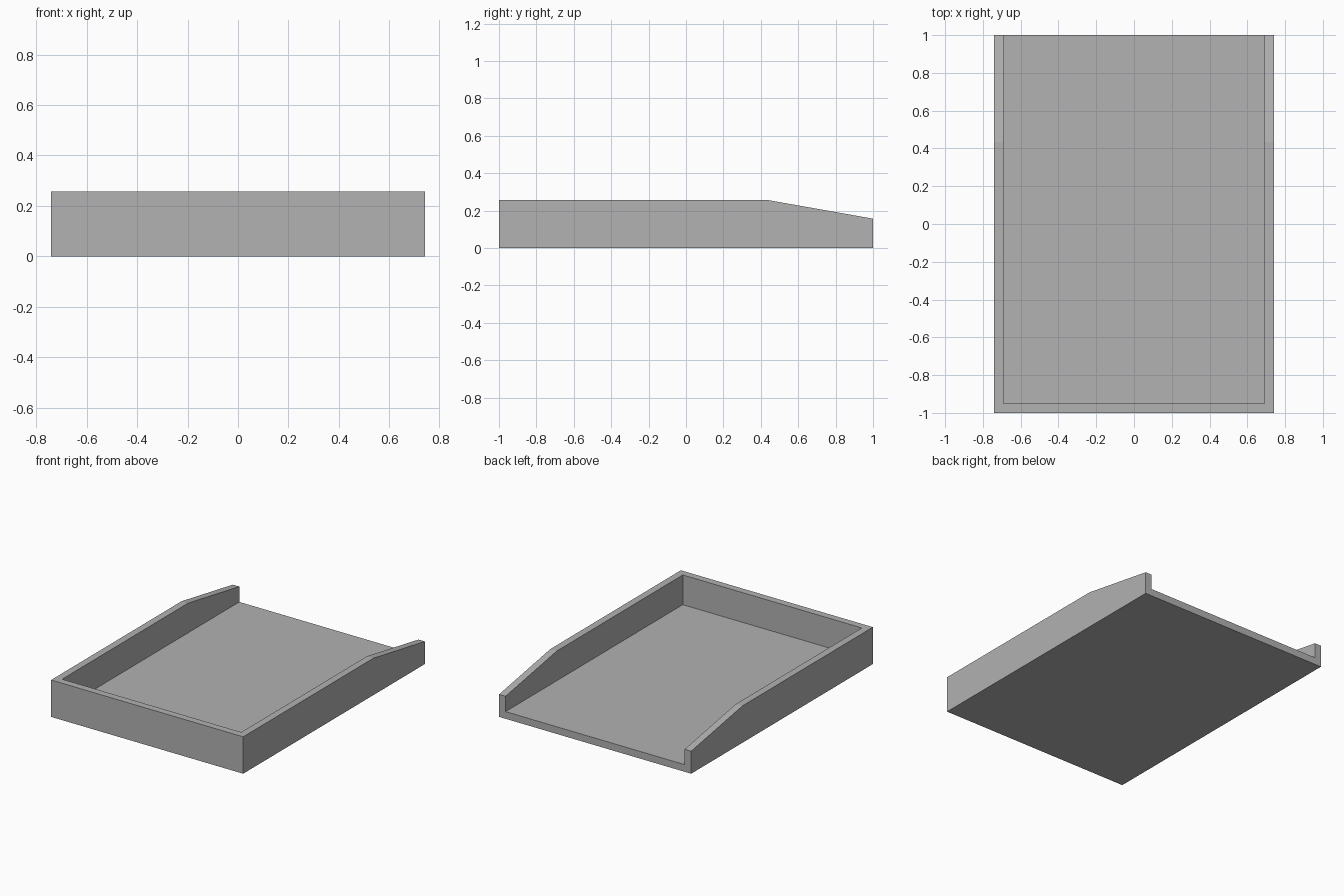
import bpy
import bmesh

if "Cube" in bpy.data.objects:
    bpy.data.objects.remove(bpy.data.objects["Cube"])

HALF_W, HALF_L = 0.74, 1.0
HEIGHT, BACK_HEIGHT, SLOPE_Y = 0.257, 0.157, 0.435
WALL, FLOOR = 0.05, 0.05

grey = bpy.data.materials.new("plain grey")
grey.diffuse_color = (0.445, 0.445, 0.445, 1)
grey.use_nodes = True
grey.node_tree.nodes["Principled BSDF"].inputs["Base Color"].default_value = grey.diffuse_color


def prism(name, profile, half_width):
    """Extrude a (y, z) profile along x, centred on x = 0."""
    bm = bmesh.new()
    face = bm.faces.new([bm.verts.new((-half_width, y, z)) for y, z in profile])
    out = bmesh.ops.extrude_face_region(bm, geom=[face])
    moved = [v for v in out["geom"] if isinstance(v, bmesh.types.BMVert)]
    bmesh.ops.translate(bm, verts=moved, vec=(2 * half_width, 0, 0))
    bmesh.ops.recalc_face_normals(bm, faces=bm.faces)
    mesh = bpy.data.meshes.new(name)
    bm.to_mesh(mesh)
    bm.free()
    mesh.materials.append(grey)
    obj = bpy.data.objects.new(name, mesh)
    bpy.context.collection.objects.link(obj)
    return obj


# Tray body: side outline with the rim sloping down to the open back
tray = prism("tray", [(-HALF_L, 0), (HALF_L, 0), (HALF_L, BACK_HEIGHT),
                      (SLOPE_Y, HEIGHT), (-HALF_L, HEIGHT)], HALF_W)

# Hollow: leaves the floor, front wall and two side walls
front = -HALF_L + WALL
hollow = prism("hollow_cutter", [(front, FLOOR), (HALF_L + 0.2, FLOOR),
                                 (HALF_L + 0.2, 0.5), (front, 0.5)], HALF_W - WALL)
hollow.hide_render = True

cut = tray.modifiers.new("hollow", 'BOOLEAN')
cut.operation = 'DIFFERENCE'
cut.solver = 'EXACT'
cut.object = hollow
bpy.context.view_layer.objects.active = tray
bpy.ops.object.modifier_apply(modifier=cut.name)
bpy.data.objects.remove(hollow)
